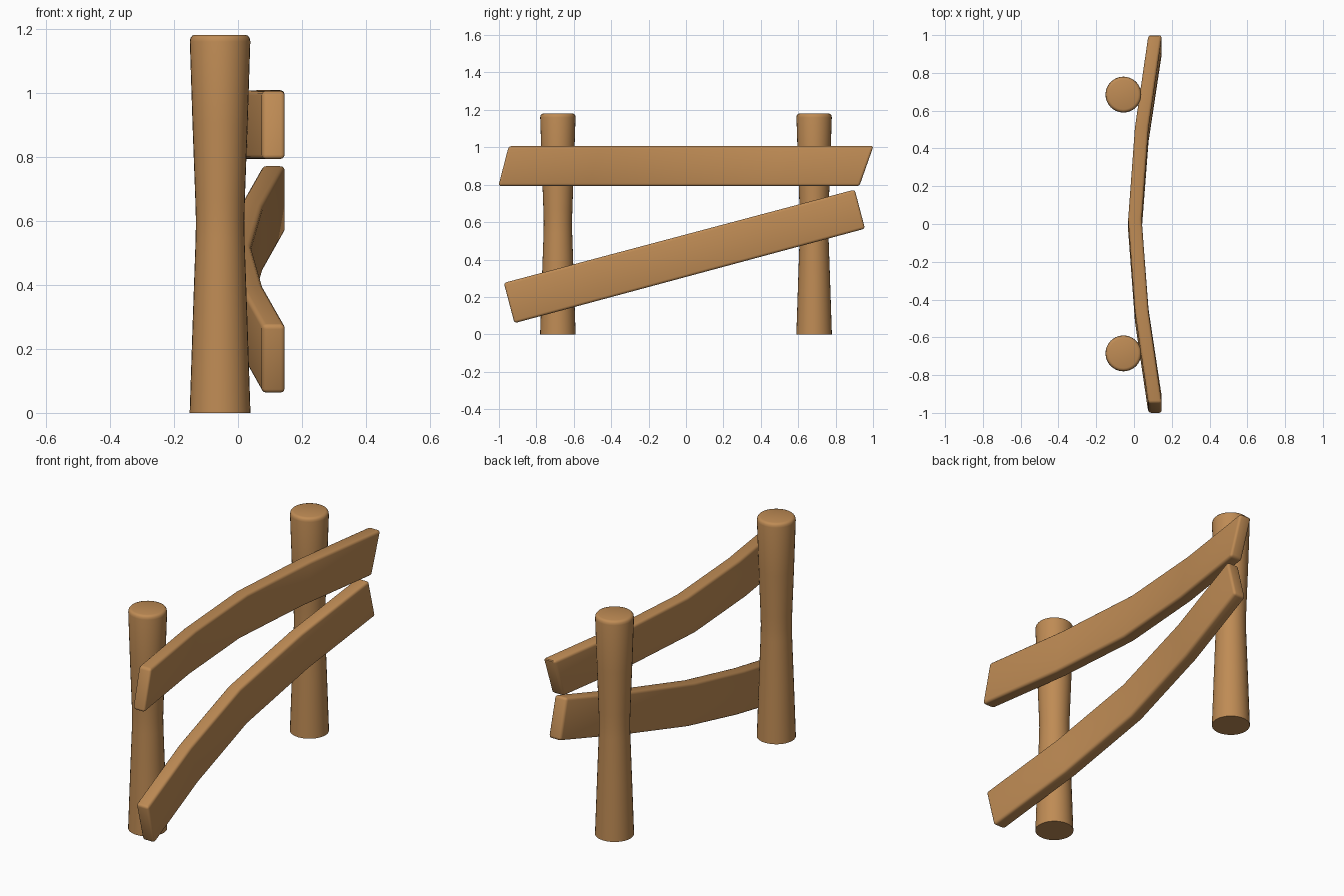
import bpy, bmesh, math

if "Cube" in bpy.data.objects:
    bpy.data.objects.remove(bpy.data.objects["Cube"])

wood = bpy.data.materials.new("warm wood")
wood.diffuse_color = (0.52, 0.26, 0.09, 1)
wood.use_nodes = True
wood.node_tree.nodes["Principled BSDF"].inputs["Base Color"].default_value = wood.diffuse_color


def finish(name, bm, bevel=0):
    bmesh.ops.recalc_face_normals(bm, faces=bm.faces)
    mesh = bpy.data.meshes.new(name)
    bm.to_mesh(mesh)
    bm.free()
    mesh.materials.append(wood)
    ob = bpy.data.objects.new(name, mesh)
    bpy.context.collection.objects.link(ob)
    bpy.ops.object.select_all(action='DESELECT')
    bpy.context.view_layer.objects.active = ob
    ob.select_set(True)
    if bevel:
        mod = ob.modifiers.new("soft edges", 'BEVEL')
        mod.width = bevel
        mod.segments = 3
        mod.limit_method = 'ANGLE'
        mod.angle_limit = math.radians(40)
        bpy.ops.object.modifier_apply(modifier=mod.name)
    bpy.ops.object.shade_smooth_by_angle(angle=math.radians(35))
    return ob


def loft(rings):
    # Skin a list of equal-length rings and cap both ends
    bm = bmesh.new()
    vs = [[bm.verts.new(p) for p in r] for r in rings]
    n = len(vs[0])
    for a, b in zip(vs, vs[1:]):
        for i in range(n):
            j = (i + 1) % n
            bm.faces.new((a[i], a[j], b[j], b[i]))
    bm.faces.new(vs[0])
    bm.faces.new(vs[-1])
    return bm


# Round posts with a narrow waist and a softened top
post_profile = [(0.095, 0), (0.085, 0.3), (0.0765, 0.54), (0.0755, 0.6), (0.0775, 0.67),
                (0.086, 0.9), (0.0945, 1.16), (0.0925, 1.171), (0.087, 1.178), (0.078, 1.181)]


def post(name, y):
    rings = [[(-0.056 + r * math.cos(a), y + r * math.sin(a), z)
              for a in (math.tau * i / 32 for i in range(32))] for r, z in post_profile]
    finish(name, loft(rings))


post("front_post", -0.685)
post("back_post", 0.685)

# Bowed boards: corners given as (y, z), bent outward towards the ends
bow = [0.112, 0.041, 0.005, 0.041, 0.112]
half = 0.036


def board(name, low0, top0, low1, top1):
    def mix(a, b, t):
        return [p + (q - p) * t for p, q in zip(a, b)]
    rings = []
    for i, x in enumerate(bow):
        lo, hi = mix(low0, low1, i / 4), mix(top0, top1, i / 4)
        rings.append([(x - half, *lo), (x + half, *lo), (x + half, *hi), (x - half, *hi)])
    finish(name, loft(rings), 0.014)


board("upper_rail", (-1.003, 0.793), (-0.948, 1.006), (0.927, 0.793), (1.003, 1.008))
board("lower_rail", (-0.917, 0.06), (-0.974, 0.275), (0.957, 0.565), (0.902, 0.774))
